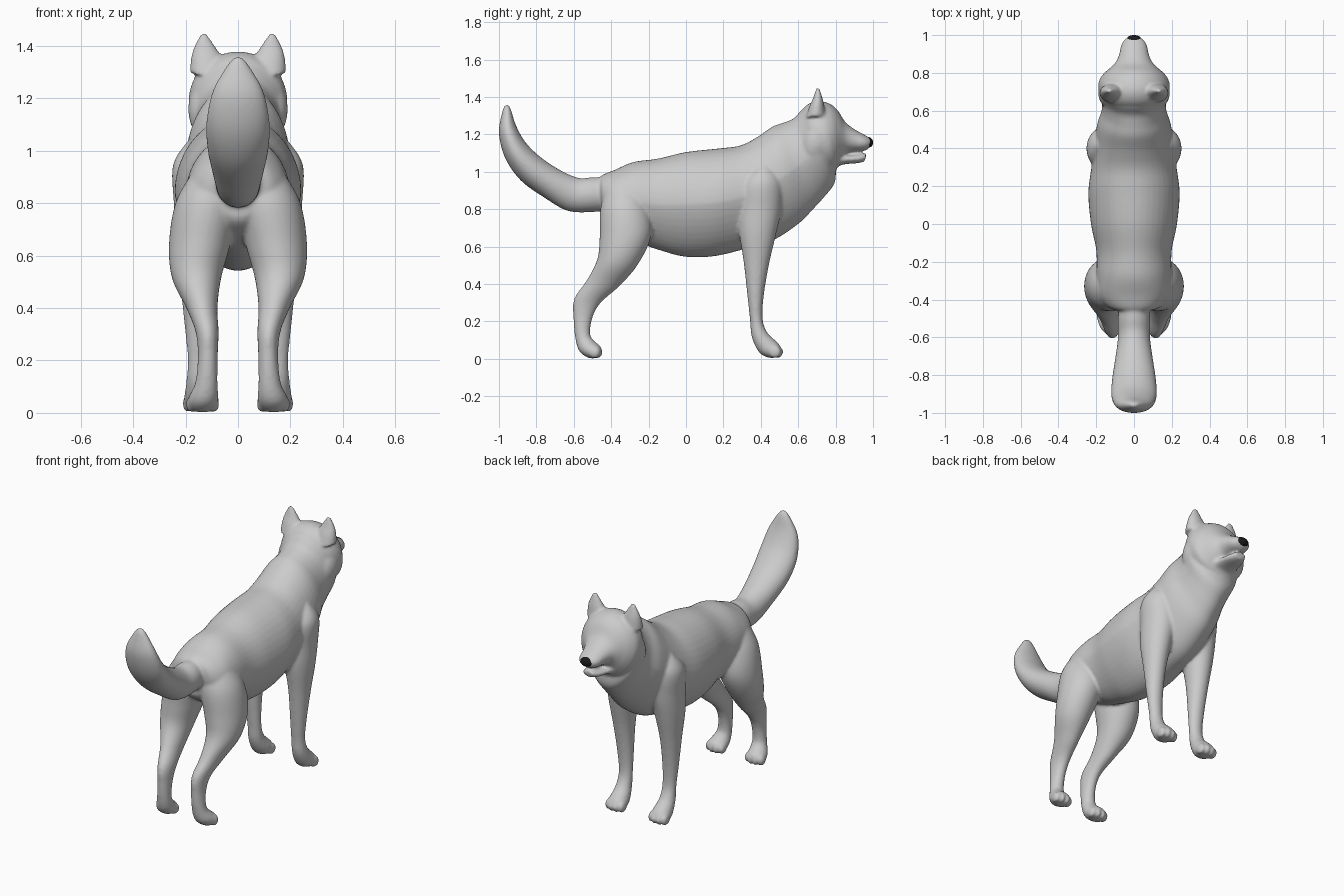
import bpy, bmesh, math
from mathutils import Vector, Matrix

def material(name, rgb):
    m = bpy.data.materials.new(name)
    m.diffuse_color = (*rgb, 1)
    return m

GREY = material("grey fur", (0.6, 0.6, 0.6))
BLACK = material("black nose", (0.01, 0.01, 0.01))

def spline(stations, steps=6):
    """Catmull-Rom interpolation of the cross-section values."""
    p = [stations[0]] + stations + [stations[-1]]
    out = []
    for i in range(1, len(p) - 2):
        for s in range(steps):
            t = s / steps
            out.append([0.5 * (2*b + (c-a)*t + (2*a-5*b+4*c-d)*t*t + (3*b-a-3*c+d)*t**3)
                        for a, b, c, d in zip(p[i-1], p[i], p[i+1], p[i+2])])
    return out + [list(stations[-1])]

def loft(bm, stations, side=1, n=44, taper=0):
    """Oval rings: (x centre, half width, y/z of one edge, y/z of the opposite edge).
    Taper narrows the half near the second edge."""
    rings = []
    for x, w, y1, z1, y2, z2 in spline(stations):
        a, b = Vector((x, y1, z1)), Vector((x, y2, z2))
        mid, half = (a + b) / 2, (a - b) / 2
        ring = []
        for k in range(n):
            u = 2 * math.pi * k / n
            c = math.cos(u)
            slim = 1 - taper * max(0, -c)
            v = mid + half * c + Vector((w * slim * math.sin(u), 0, 0))
            ring.append(bm.verts.new((v.x * side, v.y, v.z)))
        rings.append(ring)
    faces = [bm.faces.new(rings[0]), bm.faces.new(rings[-1])]
    for r, q in zip(rings, rings[1:]):
        faces += [bm.faces.new((r[k], r[(k+1) % n], q[(k+1) % n], q[k])) for k in range(n)]
    bmesh.ops.recalc_face_normals(bm, faces=faces)

def ball(bm, centre, size, tilt=0):
    m = Matrix.Translation(centre) @ Matrix.Rotation(tilt, 4, 'X') @ Matrix.Diagonal((*size, 1))
    bmesh.ops.create_uvsphere(bm, u_segments=24, v_segments=14, radius=1, matrix=m)

def finish(bm, name, mat):
    me = bpy.data.meshes.new(name)
    bm.to_mesh(me)
    bm.free()
    me.materials.append(mat)
    for p in me.polygons:
        p.use_smooth = True
    ob = bpy.data.objects.new(name, me)
    bpy.context.collection.objects.link(ob)
    return ob

bm = bmesh.new()

# Torso and neck
loft(bm, [
    (0, .05, -.47, .94, -.44, .82), (0, .13, -.45, .98, -.44, .74),
    (0, .185, -.38, 1.01, -.37, .68), (0, .198, -.28, 1.052, -.25, .62),
    (0, .20, -.15, 1.07, -.13, .577), (0, .228, 0, 1.105, 0, .545),
    (0, .242, .18, 1.125, .15, .548), (0, .225, .29, 1.14, .32, .588),
    (0, .21, .38, 1.185, .46, .63), (0, .195, .46, 1.24, .60, .72),
    (0, .172, .52, 1.262, .68, .80), (0, .17, .575, 1.285, .735, .86),
    (0, .18, .62, 1.33, .795, .94), (0, .12, .66, 1.33, .80, 1.03)], taper=.22)

# Head and muzzle
loft(bm, [
    (0, .13, .595, 1.29, .66, 1.05), (0, .178, .64, 1.352, .72, 1.0),
    (0, .188, .70, 1.378, .79, 1.0), (0, .165, .765, 1.365, .815, 1.03),
    (0, .13, .81, 1.33, .835, 1.06), (0, .098, .85, 1.268, .86, 1.095),
    (0, .08, .90, 1.228, .89, 1.105), (0, .066, .955, 1.197, .95, 1.112),
    (0, .042, .988, 1.178, .983, 1.128)])

# Lower jaw
loft(bm, [(0, .10, .76, 1.10, .77, 1.01), (0, .075, .85, 1.092, .84, 1.038),
          (0, .056, .92, 1.094, .92, 1.046), (0, .035, .965, 1.10, .957, 1.055)])

# Tail
loft(bm, [
    (0, .07, -.40, .97, -.40, .80), (0, .085, -.50, .97, -.49, .785),
    (0, .085, -.575, .967, -.63, .79), (0, .10, -.675, 1.01, -.755, .86),
    (0, .117, -.78, 1.08, -.88, .95), (0, .12, -.86, 1.16, -.963, 1.065),
    (0, .097, -.91, 1.25, -1.0, 1.20), (0, .045, -.935, 1.33, -.985, 1.31),
    (0, .012, -.95, 1.36, -.968, 1.358)])

for s in (1, -1):
    # Hind leg
    loft(bm, [
        (.09, .07, -.27, .95, -.42, .92), (.115, .12, -.20, .82, -.458, .80),
        (.145, .118, -.185, .66, -.462, .64), (.158, .094, -.26, .50, -.475, .53),
        (.138, .06, -.36, .385, -.53, .42), (.118, .044, -.455, .30, -.598, .32),
        (.115, .038, -.50, .22, -.602, .22), (.12, .042, -.512, .13, -.592, .11),
        (.13, .055, -.485, .09, -.57, .04), (.135, .06, -.46, .07, -.52, .004),
        (.135, .045, -.45, .05, -.475, .004)], s)
    # Front leg and shoulder
    loft(bm, [
        (.12, .07, .45, 1.05, .37, 1.03), (.14, .108, .515, .95, .29, .94),
        (.145, .10, .51, .80, .278, .80), (.157, .083, .48, .66, .283, .68),
        (.16, .062, .443, .50, .308, .52), (.155, .049, .415, .33, .328, .34),
        (.15, .042, .41, .21, .342, .21), (.15, .046, .435, .14, .352, .115),
        (.148, .056, .475, .10, .39, .035), (.148, .058, .50, .075, .44, .006),
        (.148, .045, .508, .05, .48, .006)], s)
    # Toes
    for i, dx in enumerate((-.045, -.016, .016, .045)):
        back = .012 if i in (0, 3) else 0
        ball(bm, (s * (.148 + dx), .488 - back, .036), (.018, .033, .033))
        ball(bm, (s * (.135 + dx), -.475 - back, .034), (.018, .03, .032))
    # Ear
    loft(bm, [(.118, .066, .745, 1.30, .64, 1.29), (.121, .058, .738, 1.36, .66, 1.35),
              (.127, .040, .728, 1.40, .68, 1.395), (.131, .012, .714, 1.446, .697, 1.448)], s)
    # Cheek ruff
    ball(bm, (s * .12, .695, 1.16), (.07, .08, .12), -.3)

body = finish(bm, "dog_body", GREY)
# Fuse the parts into one skin and soften the joins
rm = body.modifiers.new("fuse", 'REMESH')
rm.mode, rm.voxel_size, rm.use_smooth_shade = 'VOXEL', 0.0085, True
sm = body.modifiers.new("soften", 'SMOOTH')
sm.factor, sm.iterations = 0.5, 7

# Nose
bm = bmesh.new()
ball(bm, (0, .977, 1.158), (.039, .023, .028), .3)
finish(bm, "nose", BLACK)
